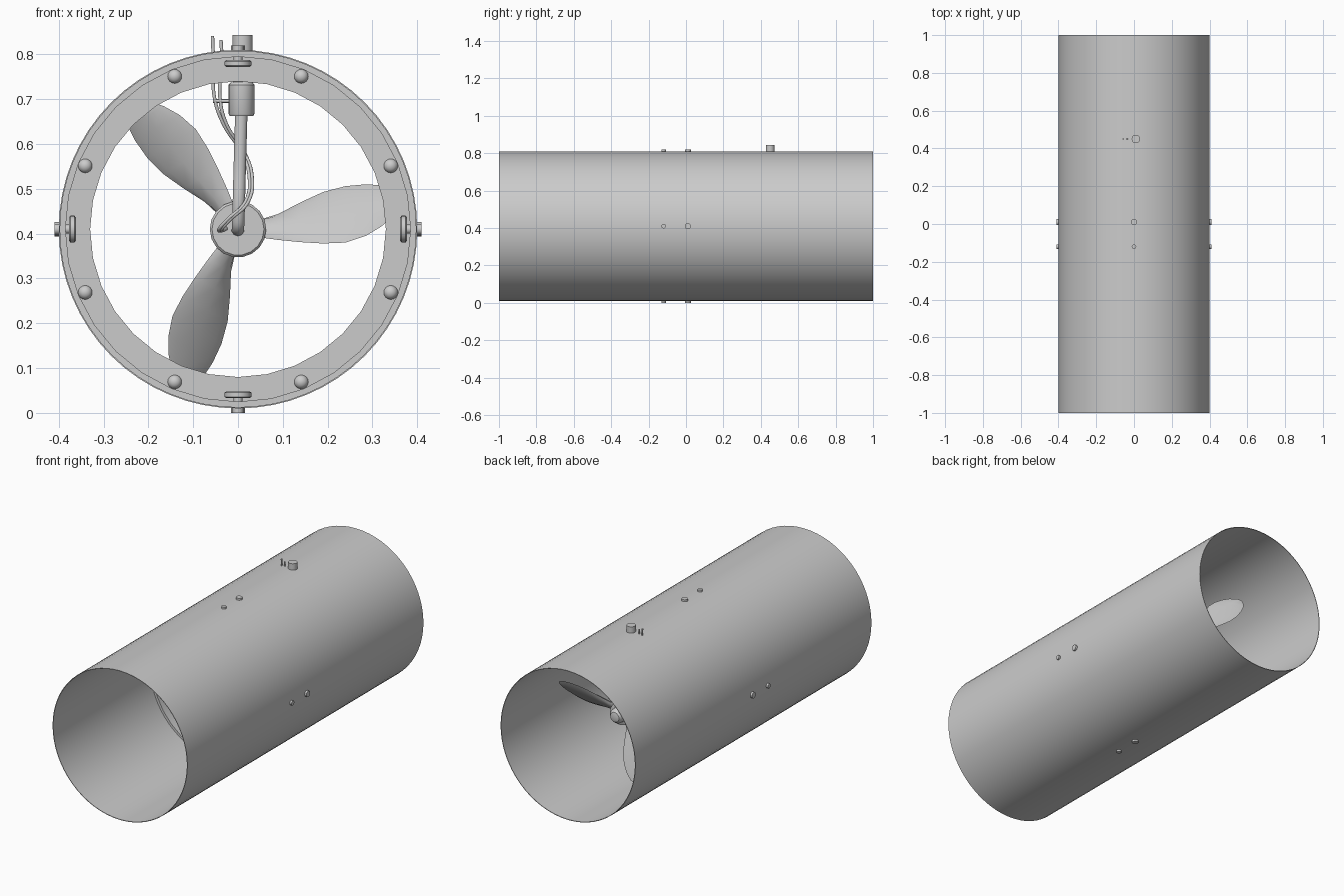
import bpy, bmesh
from math import pi, sin, cos, radians
from mathutils import Vector

if "Cube" in bpy.data.objects:
    bpy.data.objects.remove(bpy.data.objects["Cube"])

ZC = 0.41  # height of the tunnel axis


def finish(name, bm, smooth=35):
    bmesh.ops.recalc_face_normals(bm, faces=bm.faces)
    me = bpy.data.meshes.new(name)
    bm.to_mesh(me)
    bm.free()
    ob = bpy.data.objects.new(name, me)
    bpy.context.collection.objects.link(ob)
    bpy.ops.object.select_all(action='DESELECT')
    ob.select_set(True)
    bpy.context.view_layer.objects.active = ob
    bpy.ops.object.shade_smooth_by_angle(angle=radians(smooth))
    return ob


def lathe(name, profile, origin, axis, segs=24, closed=False):
    """Revolve (radius, distance along axis) points about an axis."""
    bm = bmesh.new()
    rot = Vector((0, 0, 1)).rotation_difference(Vector(axis))
    rings = []
    for i in range(segs):
        a = 2 * pi * i / segs
        rings.append([bm.verts.new(Vector(origin) + rot @ Vector((r * cos(a), r * sin(a), h)))
                      for r, h in profile])
    n = len(profile)
    for i in range(segs):
        p, q = rings[i], rings[(i + 1) % segs]
        for j in range(n if closed else n - 1):
            k = (j + 1) % n
            bm.faces.new((p[j], p[k], q[k], q[j]))
    bmesh.ops.remove_doubles(bm, verts=bm.verts, dist=1e-5)
    return finish(name, bm)


def cable(name, pts, radius):
    cu = bpy.data.curves.new(name, 'CURVE')
    cu.dimensions = '3D'
    cu.bevel_depth = radius
    cu.bevel_resolution = 3
    cu.use_fill_caps = True
    cu.resolution_u = 6
    sp = cu.splines.new('BEZIER')
    sp.bezier_points.add(len(pts) - 1)
    for b, p in zip(sp.bezier_points, pts):
        b.co = p
        b.handle_left_type = b.handle_right_type = 'AUTO'
    ob = bpy.data.objects.new(name, cu)
    bpy.context.collection.objects.link(ob)
    return ob


AXIS = (0, 1, 0)
CENTRE = (0, 0, ZC)

# Tunnel shell
lathe("tunnel_shell", [(0.40, -1), (0.40, 1), (0.397, 1), (0.397, -1)], CENTRE, AXIS, 64, True)

# Two L-section joint rings, back to back
JOINT = -0.055
for name, s in (("front_joint_ring", -1), ("rear_joint_ring", 1)):
    prof = [(0.385, 0.122), (0.400, 0.122), (0.400, 0), (0.33, 0), (0.33, 0.015), (0.385, 0.015)]
    lathe(name, [(r, JOINT + s * h) for r, h in prof], CENTRE, AXIS, 32, True)

# Domed bolts through the joint rings
for i in range(8):
    a = pi / 8 + i * pi / 4
    o = (0.369 * cos(a), JOINT, ZC + 0.369 * sin(a))
    dome = [(0, 0.028), (0.008, 0.026), (0.014, 0.021), (0.016, 0.014)]
    lathe("joint_bolt", [(r, -h) for r, h in dome] + dome[::-1], o, AXIS, 16)

# Radial anchor bolts with inner pads, front and rear rows
for y, rr in ((-0.12, 0.012), (0.01, 0.016)):
    for i in range(4):
        a = i * pi / 2
        lathe("anchor_bolt",
              [(0, 0.362), (0.026, 0.362), (0.030, 0.365), (0.030, 0.374), (0.026, 0.377),
               (rr - 0.002, 0.377), (rr - 0.002, 0.391), (rr, 0.391), (rr, 0.41), (0, 0.41)],
              (0, y, ZC), (cos(a), 0, sin(a)), 16)

# Propeller hub with rounded nose
PY = 0.52
lathe("propeller_hub",
      [(0, 0.475), (0.058, 0.475), (0.063, 0.48), (0.063, 0.545), (0.058, 0.56), (0.04, 0.565),
       (0.038, 0.59), (0.026, 0.605), (0, 0.612)], CENTRE, AXIS, 18)

# Propeller blades: stations of (radius, lower edge, upper edge, half thickness)
STATIONS = [(0.045, -0.018, 0.020, 0.012), (0.09, -0.024, 0.034, 0.011), (0.14, -0.029, 0.060, 0.010),
            (0.19, -0.032, 0.083, 0.009), (0.24, -0.030, 0.096, 0.008), (0.285, -0.015, 0.100, 0.007),
            (0.32, 0.006, 0.098, 0.006), (0.345, 0.028, 0.090, 0.005), (0.36, 0.052, 0.078, 0.003)]
SECTION = [(-1, 0), (-0.7, 0.7), (0, 1), (0.7, 0.7), (1, 0), (0.7, -0.7), (0, -1), (-0.7, -0.7)]
for i in range(3):
    ang = i * 2 * pi / 3
    bm = bmesh.new()
    loops = []
    for u, lo, hi, t in STATIONS:
        loop = []
        for c, k in SECTION:
            v = (lo + hi) / 2 + c * (hi - lo) / 2 - k * t * 0.6
            y = PY + 0.75 * ((lo + hi) / 2 + c * (hi - lo) / 2 - 0.02) + k * t * 0.8
            loop.append(bm.verts.new((u * cos(ang) - v * sin(ang), y,
                                      ZC + u * sin(ang) + v * cos(ang))))
        loops.append(loop)
    for p, q in zip(loops, loops[1:]):
        for j in range(8):
            k = (j + 1) % 8
            bm.faces.new((p[j], p[k], q[k], q[j]))
    bm.faces.new(loops[0])
    bm.faces.new(loops[-1])
    finish("propeller_blade", bm, 50)

# Support stem: pipe through the shell, collar and bent shaft to the hub
SX, SY = 0.01, 0.45
lathe("stem_pipe", [(0, 0.70), (0.0225, 0.70), (0.0225, 0.843), (0, 0.843)], (SX, SY, 0), (0, 0, 1), 20)
lathe("stem_collar", [(0, 0.662), (0.026, 0.662), (0.029, 0.668), (0.029, 0.732), (0.024, 0.738), (0, 0.738)],
      (0.008, SY, 0), (0, 0, 1), 20)
cable("stem_shaft", [(0.008, SY, 0.69), (0.004, SY, 0.55), (0.001, SY, 0.44),
                     (0, SY + 0.015, 0.413), (0, SY + 0.05, 0.41)], 0.0145)

# Cable clip on the collar
lathe("cable_clip", [(0, 0), (0.004, 0), (0.004, 0.038), (0, 0.038)], (-0.056, SY, 0.696), (1, 0, 0), 12)

# Two cables from outside the shell, around the shaft to the hub
for n, (dx, x0, top) in enumerate(((0, -0.057, 0.841), (0.006, -0.038, 0.832))):
    f = SY - 0.026
    cable("cable_%d" % (n + 1),
          [(x0, SY, top), (x0 + 0.002, SY, 0.79), (-0.052 + 2 * dx, SY, 0.70), (-0.03 + dx, SY + 0.01, 0.64),
           (0.006 + dx, SY + 0.024, 0.585), (0.025 + dx, SY, 0.53), (0.016 + dx, f, 0.47),
           (-0.025 + dx, f, 0.43), (-0.043 + dx, f + 0.02, 0.408), (-0.025, 0.48, 0.412)], 0.004)
